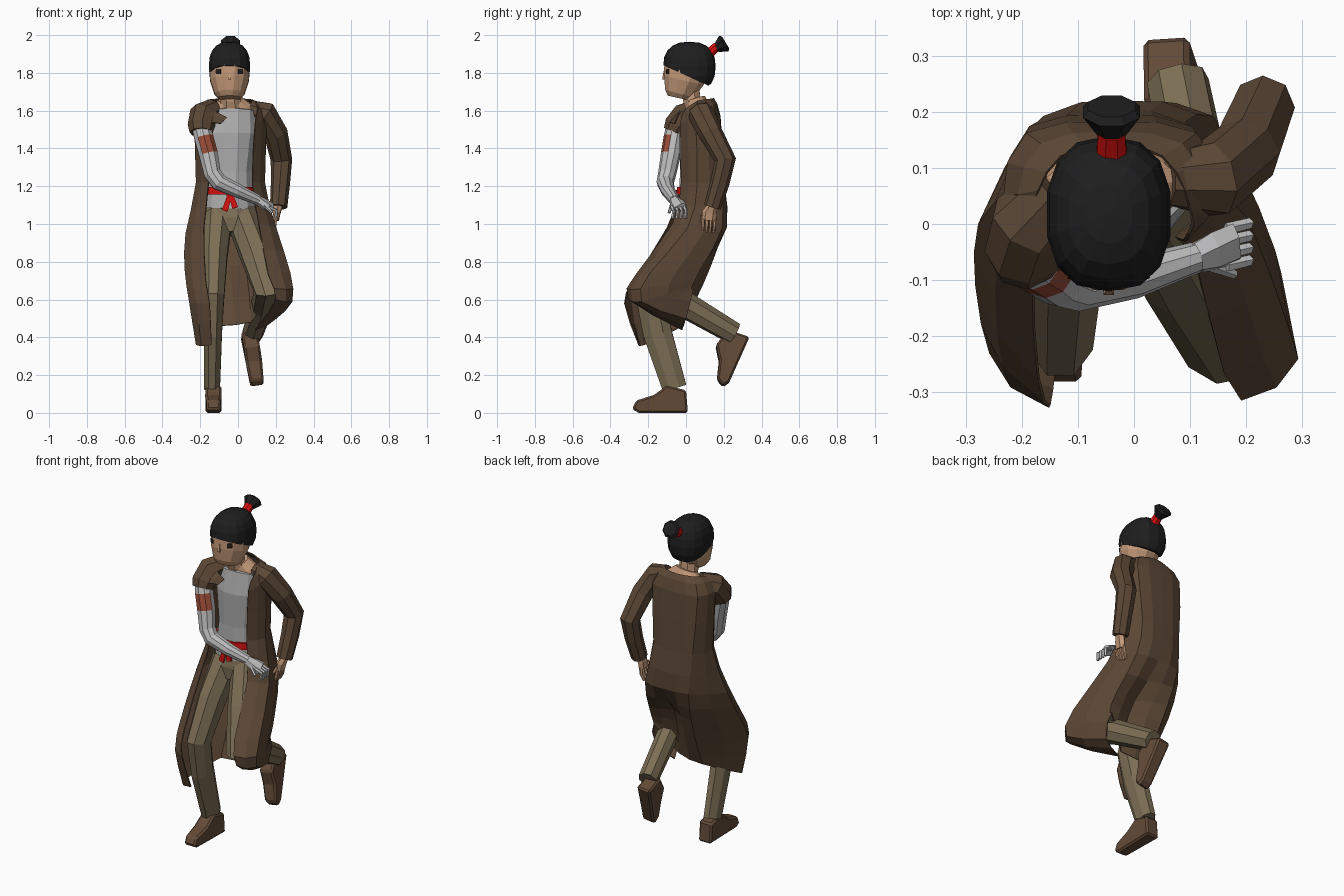
import bpy, bmesh, math
from mathutils import Vector, Matrix


def material(name, r, g, b):
    m = bpy.data.materials.new(name)
    m.diffuse_color = (r, g, b, 1)
    return m


COAT = material("coat brown", .105, .063, .036)
BOOT = material("boot brown", .125, .07, .04)
KHAKI = material("trouser khaki", .20, .155, .09)
SHIRT = material("shirt grey", .42, .42, .42)
WRAP = material("arm light grey", .52, .52, .53)
SKIN = material("skin", .55, .32, .19)
HAIR = material("hair black", .013, .013, .013)
RED = material("red cloth", .68, .005, .005)
PATCH = material("rust patch", .33, .075, .04)


def build(name, verts, faces, mat):
    me = bpy.data.meshes.new(name)
    bm = bmesh.new()
    vs = [bm.verts.new(v) for v in verts]
    for f in faces:
        bm.faces.new([vs[i] for i in f])
    bmesh.ops.recalc_face_normals(bm, faces=bm.faces)
    bm.to_mesh(me)
    bm.free()
    me.materials.append(mat)
    ob = bpy.data.objects.new(name, me)
    bpy.context.collection.objects.link(ob)
    return ob


def tube(name, rings, mat, sides=8):
    """Capped tube through rings of (x, y, z, radius sideways, radius across)."""
    P = [Vector(r[:3]) for r in rings]
    n = len(P)
    first = (P[1] - P[0]).normalized()
    side = Vector((0, 0, 1)) if abs(first.x) > .9 else Vector((1, 0, 0))
    verts, faces = [], []
    for i, r in enumerate(rings):
        a = (P[i] - P[i - 1]).normalized() if i else first
        b = (P[i + 1] - P[i]).normalized() if i < n - 1 else a
        t = (a + b).normalized()
        side = (side - t * side.dot(t)).normalized()
        up = t.cross(side)
        rb = r[4] if len(r) > 4 else r[3]
        for k in range(sides):
            w = 2 * math.pi * (k + .5) / sides
            verts.append(P[i] + side * r[3] * math.cos(w) + up * rb * math.sin(w))
    for i in range(n - 1):
        for k in range(sides):
            j = (k + 1) % sides
            faces.append((i * sides + k, i * sides + j, (i + 1) * sides + j, (i + 1) * sides + k))
    faces += [range(sides), range((n - 1) * sides, n * sides)]
    return build(name, verts, faces, mat)


def spline(pts, steps):
    """Catmull-Rom curve through the points."""
    p = [2 * pts[0] - pts[1]] + pts + [2 * pts[-1] - pts[-2]]
    out = []
    for i in range(1, len(p) - 2):
        a, b, c, d = p[i - 1:i + 3]
        for s in range(steps):
            t = s / steps
            out.append(.5 * (2 * b + (c - a) * t + (2 * a - 5 * b + 4 * c - d) * t * t
                             + (3 * b - a - 3 * c + d) * t ** 3))
    return out + [pts[-1]]


def cloth(name, rows, mat, steps=2):
    rows = [spline([Vector(p) for p in r], steps) for r in rows]
    cols = [spline(list(c), steps) for c in zip(*rows)]
    m = len(cols[0])
    faces = [(i * m + j, (i + 1) * m + j, (i + 1) * m + j + 1, i * m + j + 1)
             for i in range(len(cols) - 1) for j in range(m - 1)]
    ob = build(name, [v for c in cols for v in c], faces, mat)
    mod = ob.modifiers.new("thickness", 'SOLIDIFY')
    mod.thickness = .006
    mod.offset = 0
    return ob


# Long open coat: mirrored upper part, then skirt following the legs
CX = -.04
upper = [[(.145, 0, 1.61), (.13, .06, 1.65), (.09, .12, 1.66), (0, .145, 1.665)],
         [(.13, -.03, 1.53), (.19, .05, 1.57), (.15, .16, 1.57), (0, .18, 1.57)],
         [(.115, -.025, 1.22), (.18, .06, 1.22), (.13, .18, 1.22), (0, .2, 1.22)]]
rows = [[(CX + x, y, z) for x, y, z in r] + [(CX - x, y, z) for x, y, z in r[-2::-1]] for r in upper]
rows += [[(.11, -.07, 1.0), (.2, .01, .98), (.14, .19, .98), (0, .21, .98),
          (-.15, .19, .98), (-.275, 0, .95), (-.18, -.1, .98)],
         [(.16, -.265, .73), (.275, -.19, .74), (.19, .08, .77), (.04, .05, .78),
          (-.13, .13, .78), (-.28, -.11, .76), (-.17, -.275, .7)],
         [(.2, -.3, .6), (.285, -.235, .59), (.2, .03, .67), (.06, -.01, .62),
          (-.11, .05, .6), (-.255, -.23, .58), (-.15, -.325, .58)],
         [(.09, -.02, .44), (.2, 0, .5), (.19, .035, .65), (.07, -.03, .48),
          (-.10, -.02, .46), (-.22, -.22, .36), (-.14, -.25, .36)]]
cloth("coat", rows, COAT)
cloth("coat_lapel", [[(-.17, .0, 1.63), (-.13, -.03, 1.6), (-.06, -.045, 1.565)],
                     [(-.24, -.08, 1.55), (-.16, -.09, 1.54), (-.09, -.06, 1.53)]], COAT)

# Shirt, bare collarbones, hips and sash
tube("shirt", [(-.045, .06, 1.08, .138, .103), (-.04, .065, 1.28, .118, .1), (-.035, .065, 1.48, .142, .105),
               (-.035, .07, 1.59, .14, .085), (-.035, .075, 1.6, .1, .05)], SHIRT, 12)
tube("collarbones", [(-.035, .07, 1.57, .13, .075), (-.035, .065, 1.615, .125, .065), (-.04, .05, 1.66, .065, .055)],
     SKIN, 12)
tube("hips", [(-.04, .06, 1.09, .135, .095), (-.04, .05, 1.02, .14, .1), (-.035, .04, .95, .08, .085)], KHAKI, 12)
tube("sash", [(-.045, .06, 1.155, .146, .111), (-.045, .06, 1.195, .142, .111)], RED, 12)
tube("sash_knot", [(-.06, -.055, 1.165, .018, .012), (-.01, -.055, 1.16, .018, .012)], RED, 6)
for x, z in ((-.07, 1.07), (-.015, 1.085)):
    tube("sash_tail", [(-.04, -.058, 1.165, .016, .006), (x, -.06, z, .022, .006)], RED, 4)

# Trouser legs
tube("right_leg", [(-.11, .06, 1.03, .085, .1), (-.125, -.07, .83, .074, .1), (-.13, -.19, .62, .062, .088),
                   (-.133, -.15, .42, .052, .082), (-.137, -.06, .13, .045, .069)], KHAKI)
tube("left_leg", [(.02, .06, 1.03, .085, .1), (.1, -.09, .83, .09, .09), (.16, -.215, .645, .078, .075),
                  (.13, 0, .57, .06, .072), (.078, .255, .42, .056, .06)], KHAKI)


# Boots: one side profile, extruded and posed
def boot(name, matrix):
    prof = [(.01, 0), (0, .12), (-.1, .145), (-.17, .095), (-.265, .065), (-.285, .02), (-.25, 0)]
    n = len(prof)
    verts = [matrix @ Vector((s * (.042 if y > -.2 else .036), y, z)) for s in (-1, 1) for y, z in prof]
    faces = [range(n), range(n, 2 * n)] + [(i, (i + 1) % n, n + (i + 1) % n, n + i) for i in range(n)]
    ob = build(name, verts, faces, BOOT)
    b = ob.modifiers.new("soft edges", 'BEVEL')
    b.width = .01
    b.segments = 1


boot("right_boot", Matrix.Translation((-.13, 0, 0)))
boot("left_boot", Matrix.Translation((.058, .33, .388)) @ Matrix.Rotation(math.radians(66), 4, 'X')
     @ Matrix.Rotation(math.radians(9), 4, 'Z'))

# Left arm in a full sleeve
tube("left_sleeve", [(.06, .08, 1.61, .05), (.14, .08, 1.585, .07), (.2, .13, 1.48, .064), (.23, .208, 1.34, .057),
                     (.225, .18, 1.22, .051), (.215, .14, 1.09, .046)], COAT)
tube("left_hand", [(.215, .14, 1.1, .025), (.205, .125, 1.06, .022, .04), (.2, .12, 1.02, .018, .04)], SKIN, 6)
for i in range(4):
    y = .09 + i * .02
    tube("left_finger", [(.2, y, 1.03, .01), (.195, y, .99, .009), (.18, y - .005, .955, .007)], SKIN, 5)
tube("left_thumb", [(.2, .09, 1.05, .011), (.18, .08, 1.01, .008)], SKIN, 5)

# Right arm: torn shoulder cap, bare grey arm with a rust patch
tube("right_shoulder_cap", [(-.13, .06, 1.605, .06), (-.185, .0, 1.575, .075), (-.195, -.045, 1.52, .072),
                            (-.195, -.06, 1.485, .062)], COAT)
arm = tube("right_arm", [(-.2, -.05, 1.54, .05), (-.182, -.065, 1.46, .053), (-.157, -.08, 1.37, .053),
                         (-.135, -.1, 1.265, .048), (-.1, -.11, 1.22, .046), (0, -.095, 1.175, .038),
                         (.11, -.06, 1.125, .028)], WRAP, 10)
arm.data.materials.append(PATCH)
for p in arm.data.polygons:
    if 1.37 < p.center.z < 1.46 and p.normal.y < -.5 and p.normal.x > -.35:
        p.material_index = 1
tube("right_hand", [(.1, -.063, 1.13, .026), (.14, -.05, 1.105, .026, .04), (.18, -.035, 1.085, .02, .042)], WRAP, 6)
for i in range(4):
    y = -.075 + i * .022
    tube("right_finger", [(.165, y, 1.09, .011), (.205, y + .01, 1.07, .01), (.2, y + .005, 1.03, .008)], WRAP, 5)
tube("right_thumb", [(.14, -.075, 1.1, .011), (.18, -.09, 1.06, .008)], WRAP, 5)

# Neck and head
tube("neck", [(-.035, .055, 1.6, .07, .055), (-.04, .03, 1.66, .056, .05), (-.045, .02, 1.76, .055, .05)], SKIN)
head = tube("head", [(-.045, -.04, 1.667, .062, .06), (-.045, -.035, 1.69, .082, .08),
                     (-.045, -.012, 1.76, .106, .112), (-.045, -.002, 1.825, .109, .118),
                     (-.045, .01, 1.9, .08, .085)], SKIN, 12)
bpy.context.view_layer.update()
for s in (-1, 1):
    x = -.045 + s * .058
    hit, pos, nrm, _ = head.ray_cast(Vector((x, -1, 1.805)), Vector((0, 1, 0)))
    y = pos.y + .001
    tube("eye", [(x - .013, y - s * .006, 1.807, .016, .006), (x + .013, y + s * .006, 1.807, .016, .006)], HAIR, 6)
tube("nose", [(-.045, -.115, 1.81, .006, .005), (-.045, -.121, 1.765, .013, .008)], SKIN, 4)

# Hair: squared ellipsoid cut along the hairline
me = bpy.data.meshes.new("hair")
bm = bmesh.new()
bmesh.ops.create_uvsphere(bm, u_segments=14, v_segments=10, radius=1)
for v in bm.verts:
    c = [math.copysign(abs(q) ** .82, q) for q in v.co]
    v.co = (-.045 + .112 * c[0], .018 + .139 * c[1], 1.832 + .133 * c[2])
bmesh.ops.bisect_plane(bm, geom=bm.verts[:] + bm.edges[:] + bm.faces[:], plane_co=(0, -.12, 1.84),
                       plane_no=(0, .45, 1), clear_inner=True)
bmesh.ops.holes_fill(bm, edges=[e for e in bm.edges if e.is_boundary], sides=0)
bm.to_mesh(me)
bm.free()
me.materials.append(HAIR)
bpy.context.collection.objects.link(bpy.data.objects.new("hair", me))

# Topknot and its tie
tube("hair_tie", [(-.04, .1, 1.885, .038), (-.04, .135, 1.915, .028), (-.04, .165, 1.94, .026)], RED)
tube("topknot", [(-.04, .16, 1.93, .025), (-.04, .2, 1.955, .055, .052), (-.04, .21, 1.961, .045, .04)], HAIR)
